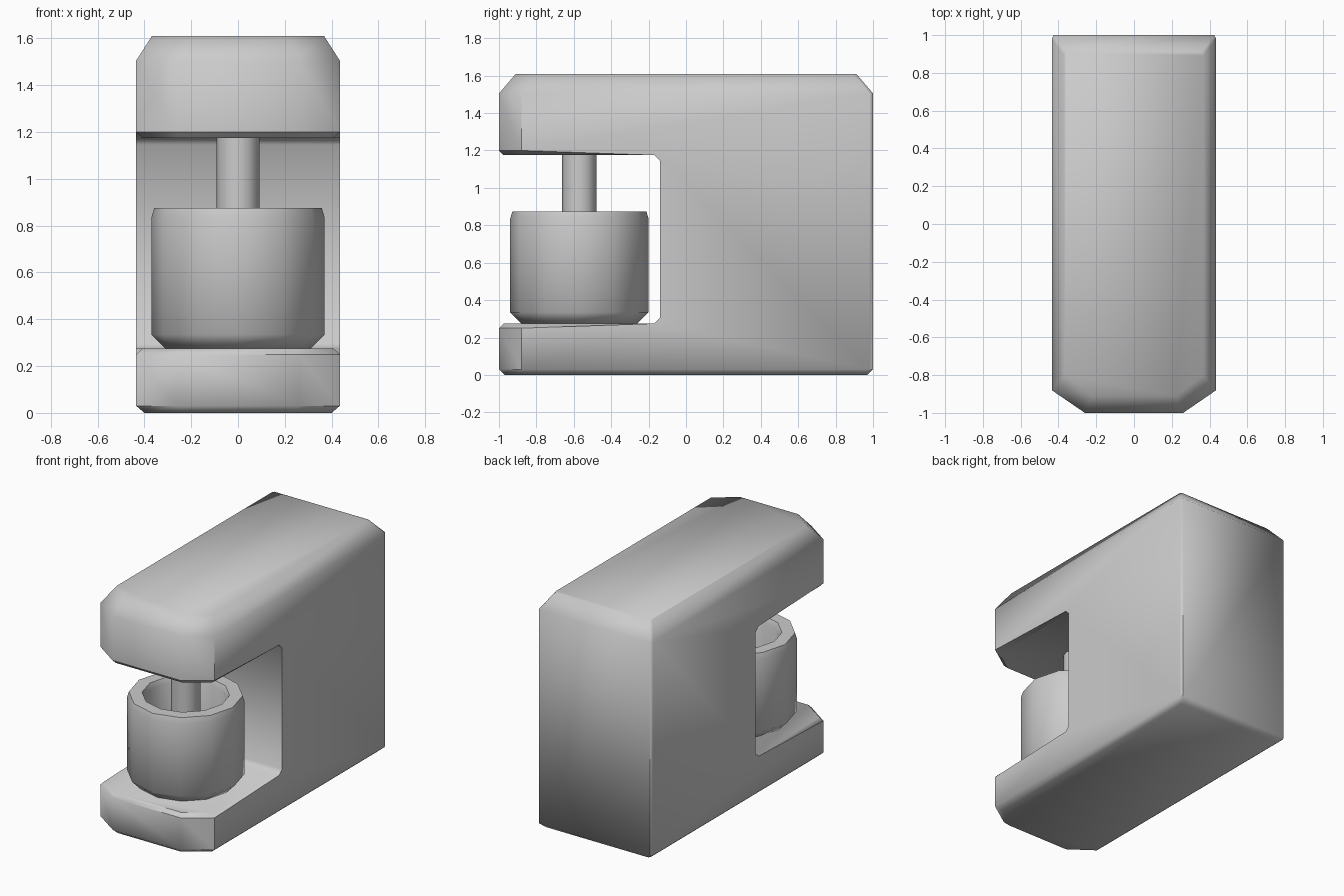
import bpy, bmesh
from math import cos, sin, tau

if "Cube" in bpy.data.objects:
    bpy.data.objects.remove(bpy.data.objects["Cube"])


def make_object(name, bm, smooth=50):
    bmesh.ops.recalc_face_normals(bm, faces=bm.faces)
    mesh = bpy.data.meshes.new(name)
    bm.to_mesh(mesh)
    bm.free()
    obj = bpy.data.objects.new(name, mesh)
    bpy.context.collection.objects.link(obj)
    finish(obj, smooth)
    return obj


def finish(obj, degrees):
    bpy.ops.object.select_all(action='DESELECT')
    obj.select_set(True)
    bpy.context.view_layer.objects.active = obj
    bpy.ops.object.shade_smooth_by_angle(angle=degrees * tau / 360)


def loft(rings):
    # Skin a stack of equal-length rings and cap both ends
    bm = bmesh.new()
    loops = [[bm.verts.new(p) for p in ring] for ring in rings]
    n = len(loops[0])
    for a, b in zip(loops, loops[1:]):
        for i in range(n):
            j = (i + 1) % n
            bm.faces.new((a[i], a[j], b[j], b[i]))
    bm.faces.new(loops[0])
    bm.faces.new(loops[-1])
    return bm


def plan(z, dx, dy):
    # Body outline: chamfered front corners, nearly square back
    half = [(0.26, -1.0), (0.435, -0.88), (0.435, 0.98), (0.425, 1.0)]
    pts = half + [(-x, y) for x, y in reversed(half)]
    return [(x * (1 - dx / 0.435), y * (1 - dy), z) for x, y in pts]


def lathe(profile, y, n=12):
    return loft([[(r * cos(tau * i / n), y + r * sin(tau * i / n), z)
                  for i in range(n)] for r, z in profile])


# Body block
body = make_object("machine_body", loft([
    plan(0, 0.035, 0.03), plan(0.03, 0, 0), plan(1.505, 0, 0), plan(1.61, 0.067, 0.09)]))

# Cutter for the open cup bay, with eased inner corners
LOW, HIGH, WALL, R = 0.275, 1.175, -0.14, 0.03
bay = [(-1.3, LOW), (WALL - R, LOW), (WALL, LOW + R),
       (WALL, HIGH - R), (WALL - R, HIGH), (-1.3, HIGH)]
cutter = make_object("bay_cutter", loft([[(x, y, z) for y, z in bay] for x in (-0.7, 0.7)]))
cutter.hide_render = True
cut = body.modifiers.new("bay", 'BOOLEAN')
cut.object = cutter
cut.operation = 'DIFFERENCE'
cut.solver = 'EXACT'
bpy.context.view_layer.objects.active = body
bpy.ops.object.modifier_apply(modifier=cut.name)
bpy.data.objects.remove(cutter)

# Ease the rims of the base tray and overhead arm
bm = bmesh.new()
bm.from_mesh(body.data)
rims = [e for e in bm.edges
        if any(all(abs(v.co.z - z) < 1e-3 for v in e.verts) for z in (LOW, HIGH))
        and not all(abs(v.co.y - WALL + R) < 1e-3 for v in e.verts)]
bmesh.ops.bevel(bm, geom=rims, offset=0.025, segments=1, affect='EDGES', clamp_overlap=True)
bm.to_mesh(body.data)
bm.free()
finish(body, 50)

# Open cup, outside then inside
make_object("cup", lathe([(0.31, 0.275), (0.37, 0.335), (0.37, 0.835), (0.358, 0.875),
                          (0.275, 0.875), (0.26, 0.84), (0.26, 0.35)], -0.57))

# Pouring spout
make_object("spout", lathe([(0.092, 0.34), (0.092, 1.2)], -0.57))
